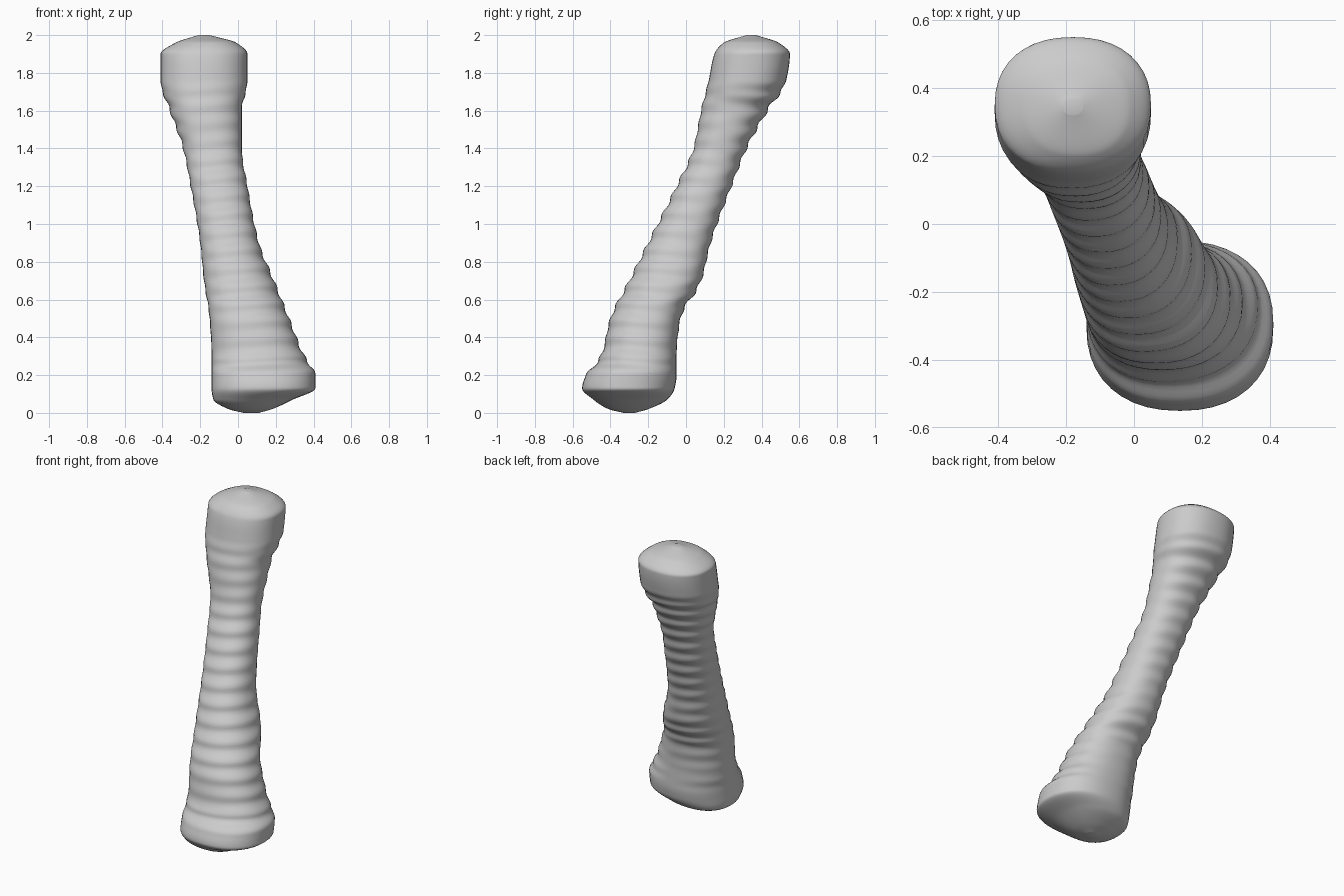
import bpy, bmesh, math

cube = bpy.data.objects.get("Cube")
if cube:
    bpy.data.objects.remove(cube, do_unlink=True)

# Bone outline in hundredths: height, left x, right x, front y, back y
OUTLINE = [
    (0, 3, 11, -33, -27),
    (2, -5, 18, -41, -20),
    (7, -13, 29, -49, -10),
    (13, -14, 41, -55, -6),
    (20, -14, 41, -53, -5),
    (30, -14, 35, -45, -5),
    (50, -15, 27, -40, -3),
    (70, -18, 19, -30, 8),
    (90, -20, 11, -20, 13),
    (120, -25, 5, -5, 24),
    (140, -29, 2, 4, 32),
    (160, -36, 2, 8, 43),
    (176, -41, 5, 12, 53),
    (190, -41, 5, 15, 55),
    (196, -33, -1, 20, 49),
    (200, -21, -15, 32, 37),
]
RINGS, SIDES = 200, 40
STEP = 0.094          # spacing of the growth ridges
ROUNDNESS = 2.25      # superellipse exponent of the sections


def slope(i, k):
    """Tangent of one outline column, flat where the column turns."""
    if i == 0 or i == len(OUTLINE) - 1:
        j = 0 if i == 0 else i - 1
        return (OUTLINE[j + 1][k] - OUTLINE[j][k]) / (OUTLINE[j + 1][0] - OUTLINE[j][0])
    a, b, c = OUTLINE[i - 1], OUTLINE[i], OUTLINE[i + 1]
    s, t = (b[k] - a[k]) / (b[0] - a[0]), (c[k] - b[k]) / (c[0] - b[0])
    return 0 if s * t <= 0 else 2 * s * t / (s + t)


def section(z):
    """Smoothly interpolated bounds of the section at a height."""
    h = min(max(z * 100, 0), 200)
    i = max(n for n in range(len(OUTLINE) - 1) if OUTLINE[n][0] <= h)
    a, b = OUTLINE[i], OUTLINE[i + 1]
    d = b[0] - a[0]
    t = (h - a[0]) / d
    bounds = []
    for k in range(1, len(a)):
        v = (a[k] * (1 + 2 * t) * (1 - t) ** 2 + b[k] * t * t * (3 - 2 * t)
             + d * slope(i, k) * t * (1 - t) ** 2 - d * slope(i + 1, k) * t * t * (1 - t))
        bounds.append(v / 100)
    return bounds


def ridge_height(z, angle):
    """Stair-like shift of the height that makes ridges along the shaft."""
    fade = min(max((z - 0.18) / 0.1, 0), max((1.78 - z) / 0.1, 0), 1)
    wobble = 0.6 * math.sin(2 * angle) + 0.5 * math.sin(3 * z)
    return z - 0.9 * fade * STEP / math.tau * math.sin(math.tau * z / STEP + wobble)


def signed_power(v):
    return math.copysign(abs(v) ** (2 / ROUNDNESS), v)


# Loft the bone from stacked rounded sections
bm = bmesh.new()
rings = []
for r in range(RINGS + 1):
    z = 1 - math.cos(math.pi * r / RINGS)
    ring = []
    for s in range(SIDES):
        angle = math.tau * s / SIDES
        x0, x1, y0, y1 = section(ridge_height(z, angle))
        x = (x0 + x1) / 2 + (x1 - x0) / 2 * signed_power(math.cos(angle))
        y = (y0 + y1) / 2 + (y1 - y0) / 2 * signed_power(math.sin(angle))
        ring.append(bm.verts.new((x, y, z)))
    rings.append(ring)
for low, high in zip(rings, rings[1:]):
    for s in range(SIDES):
        n = (s + 1) % SIDES
        bm.faces.new((low[s], low[n], high[n], high[s]))
bm.faces.new(reversed(rings[0]))
bm.faces.new(rings[-1])

mesh = bpy.data.meshes.new("leg_bone")
bm.to_mesh(mesh)
bm.free()
bone = bpy.data.objects.new("leg_bone", mesh)
bpy.context.collection.objects.link(bone)

# Plain grey material
grey = bpy.data.materials.new("bone_grey")
grey.use_nodes = True
colour = (0.6, 0.6, 0.6, 1)
grey.diffuse_color = colour
grey.node_tree.nodes["Principled BSDF"].inputs["Base Color"].default_value = colour
mesh.materials.append(grey)

# Smooth shading
bpy.ops.object.select_all(action="DESELECT")
bone.select_set(True)
bpy.context.view_layer.objects.active = bone
bpy.ops.object.shade_smooth_by_angle(angle=math.radians(50))
